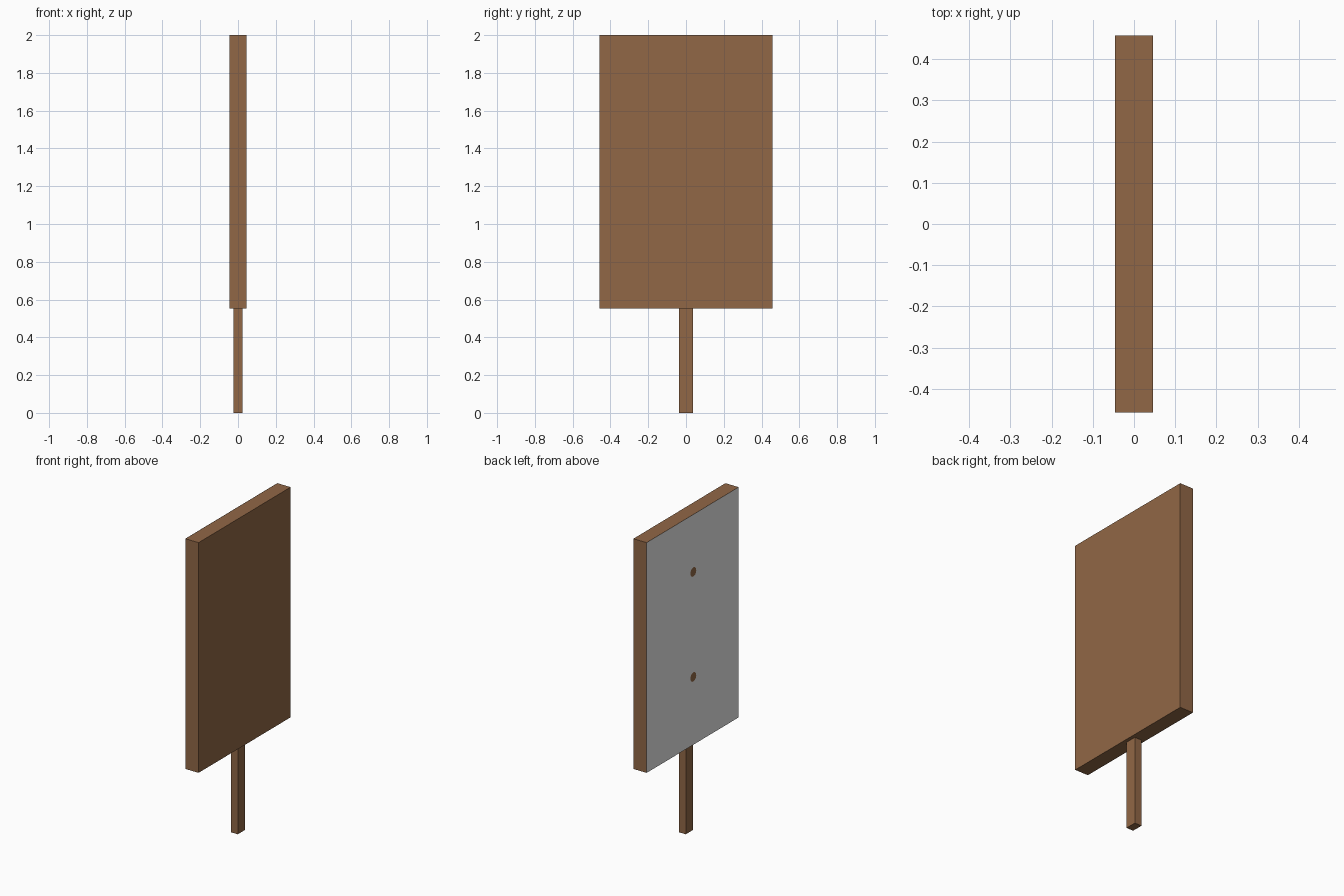
import bpy
import math

if "Cube" in bpy.data.objects:
    bpy.data.objects.remove(bpy.data.objects["Cube"])


def material(name, rgb):
    m = bpy.data.materials.new(name)
    m.diffuse_color = (*rgb, 1.0)
    m.use_nodes = True
    m.node_tree.nodes["Principled BSDF"].inputs["Base Color"].default_value = m.diffuse_color
    return m


wood = material("brown wood", (0.283, 0.136, 0.061))
grey = material("pale grey", (0.8, 0.8, 0.8))


def box(name, lo, hi, mat):
    """Axis-aligned box between two corners."""
    centre = [(a + b) / 2 for a, b in zip(lo, hi)]
    bpy.ops.mesh.primitive_cube_add(size=1, location=centre)
    ob = bpy.context.object
    ob.name = name
    ob.scale = [b - a for a, b in zip(lo, hi)]
    bpy.ops.object.transform_apply(location=False, rotation=False, scale=True)
    ob.data.materials.append(mat)
    return ob


# Sign board and its post
box("board", (-0.046, -0.457, 0.553), (0.046, 0.457, 2.0), wood)
box("post", (-0.024, -0.036, 0.0), (0.024, 0.036, 0.553), wood)

# Grey left side of the board: a single thin sheet
bpy.ops.mesh.primitive_plane_add(size=1, location=(-0.0468, 0, 1.2765),
                                 rotation=(0, -math.pi / 2, 0))
sheet = bpy.context.object
sheet.name = "grey_sheet"
sheet.scale = (1.447, 0.914, 1)
sheet.data.materials.append(grey)

# Two round wooden spots on the sheet
for name, z in (("upper_spot", 1.64), ("lower_spot", 0.98)):
    bpy.ops.mesh.primitive_circle_add(vertices=16, radius=0.029, fill_type='NGON',
                                      location=(-0.0478, -0.005, z),
                                      rotation=(0, -math.pi / 2, 0))
    spot = bpy.context.object
    spot.name = name
    spot.data.materials.append(wood)
